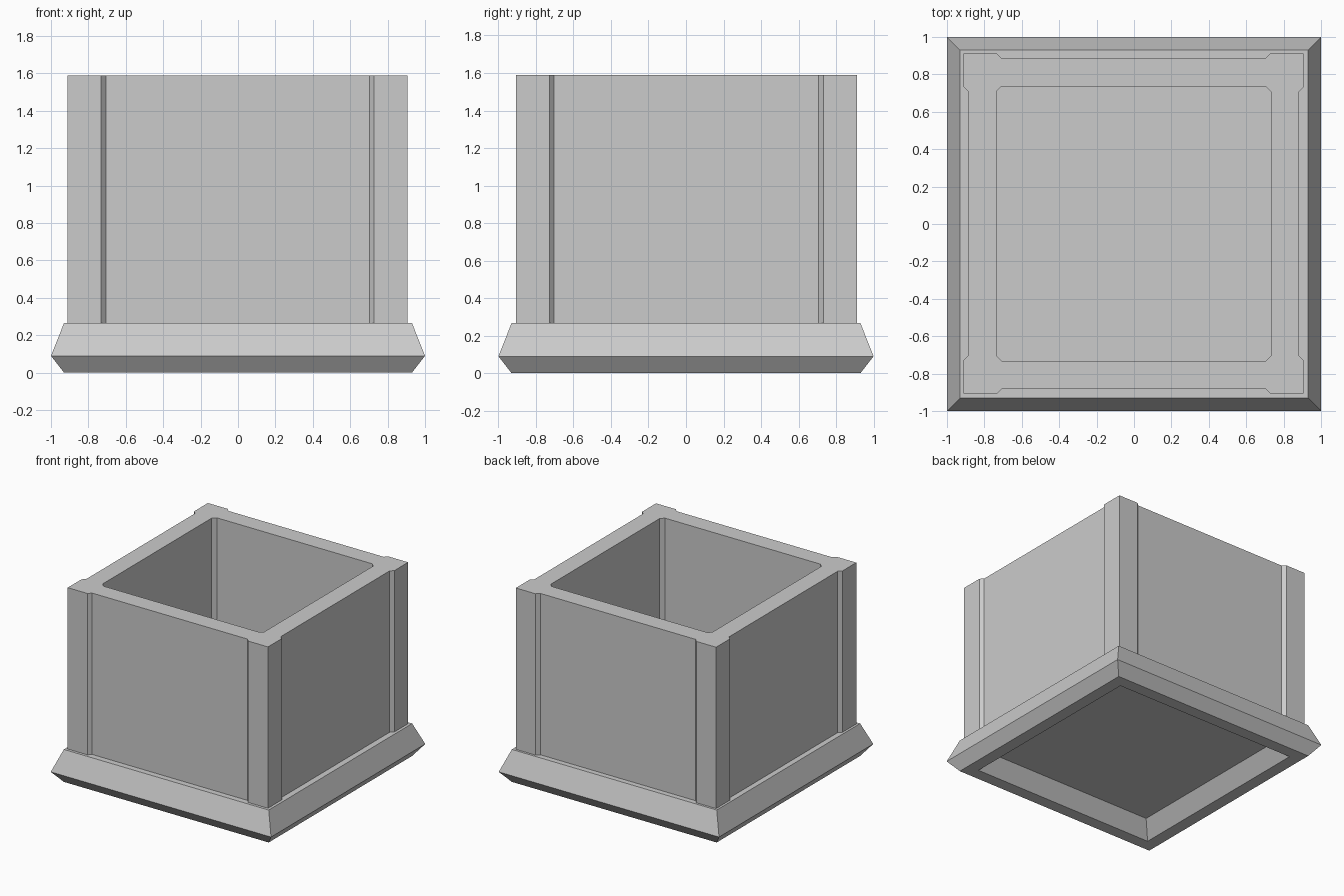
import bpy, bmesh

if "Cube" in bpy.data.objects:
    bpy.data.objects.remove(bpy.data.objects["Cube"])


def square_loft(name, profile):
    """Stack square rings (half width, z), bridge them and cap both ends."""
    bm = bmesh.new()
    rings = [[bm.verts.new((sx * h, sy * h, z))
              for sx, sy in ((-1, -1), (1, -1), (1, 1), (-1, 1))]
             for h, z in profile]
    for a, b in zip(rings, rings[1:]):
        for i in range(4):
            j = (i + 1) % 4
            bm.faces.new((a[i], a[j], b[j], b[i]))
    bm.faces.new(rings[0])
    bm.faces.new(rings[-1])
    bmesh.ops.recalc_face_normals(bm, faces=bm.faces)
    mesh = bpy.data.meshes.new(name)
    bm.to_mesh(mesh)
    bm.free()
    obj = bpy.data.objects.new(name, mesh)
    bpy.context.collection.objects.link(obj)
    return obj


def four_fold(corner):
    """Repeat one corner outline by quarter turns into a closed loop."""
    points = []
    for _ in range(4):
        points += corner
        corner = [(-y, x) for x, y in corner]
    return points


def extruded_outline(name, outlines, z0, z1):
    """Extrude filled outlines (the inner one cuts a hole) from z0 to z1."""
    curve = bpy.data.curves.new(name, 'CURVE')
    curve.dimensions = '2D'
    curve.fill_mode = 'BOTH'
    curve.extrude = (z1 - z0) / 2
    for points in outlines:
        spline = curve.splines.new('POLY')
        spline.points.add(len(points) - 1)
        for p, (x, y) in zip(spline.points, points):
            p.co = (x, y, 0, 1)
        spline.use_cyclic_u = True
        spline.use_smooth = False
    obj = bpy.data.objects.new(name, curve)
    obj.location.z = (z0 + z1) / 2
    bpy.context.collection.objects.link(obj)
    bpy.ops.object.select_all(action='DESELECT')
    obj.select_set(True)
    bpy.context.view_layer.objects.active = obj
    bpy.ops.object.convert(target='MESH')
    bpy.ops.object.shade_flat()
    return bpy.context.view_layer.objects.active


# Bevelled plinth with a tapered square recess underneath
square_loft("plinth", [(0.74, 0.125), (0.83, 0), (0.93, 0),
                       (1.0, 0.09), (0.93, 0.266)])

# Hollow box walls with raised corner posts and a chamfered inner cavity
outer = four_fold([(0.883, 0.705), (0.909, 0.73), (0.909, 0.909),
                   (0.73, 0.909), (0.705, 0.883)])
inner = four_fold([(0.734, 0.706), (0.706, 0.734)])
walls = extruded_outline("planter_walls", [outer, inner], 0.266, 1.59)
walls.location.x = -0.002
walls.location.y = 0.002
